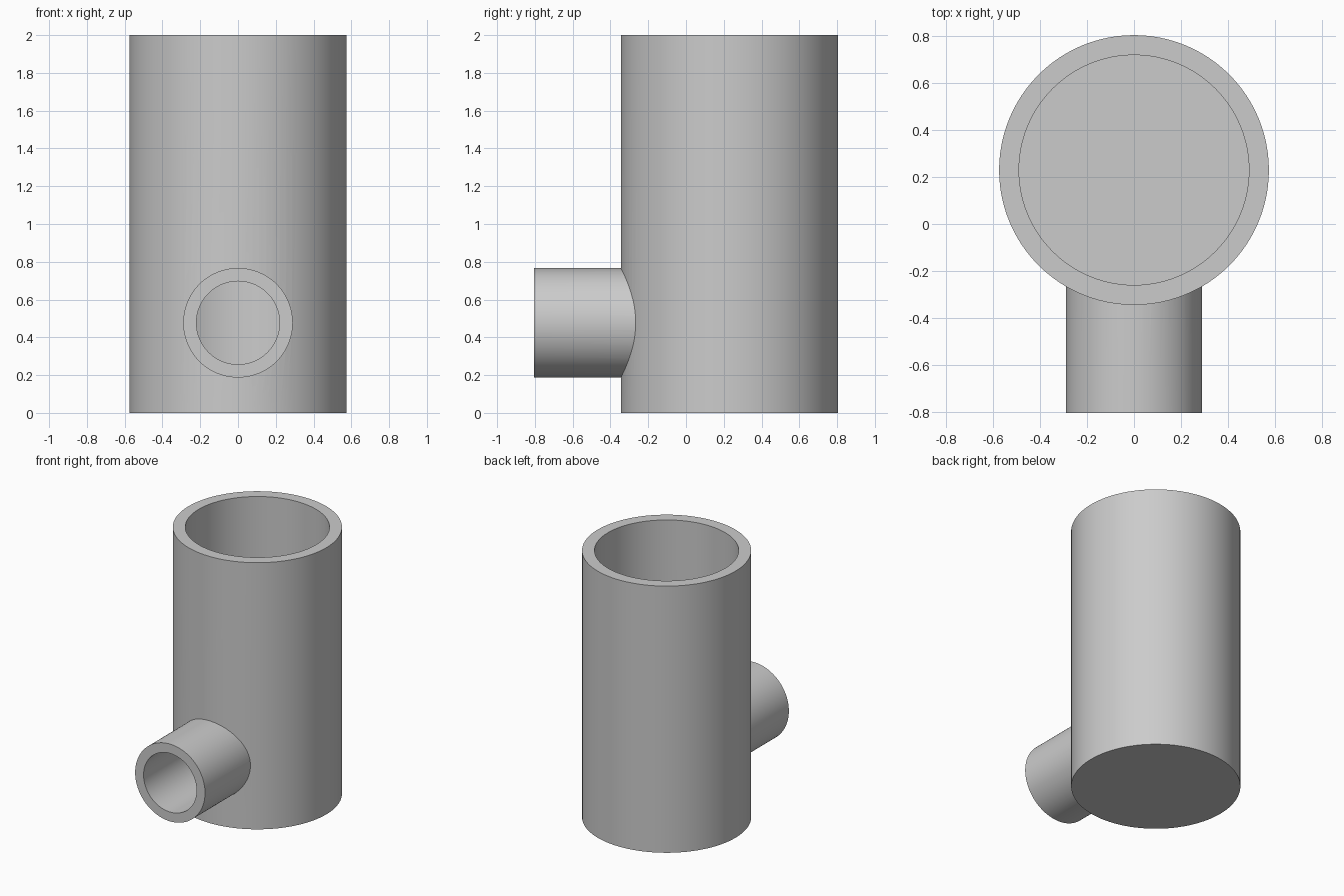
import bpy
import math

cube = bpy.data.objects.get("Cube")
if cube:
    bpy.data.objects.remove(cube, do_unlink=True)

BODY_Y = 0.23       # axis of the upright tube
SPOUT_Z = 0.477     # axis of the side pipe
FRONT_Y = -0.805    # open end of the side pipe
FLOOR = 0.085       # thickness of the closed bottom

grey = bpy.data.materials.new("plain_grey")
grey.use_nodes = True
colour = (0.6, 0.6, 0.6, 1)
grey.diffuse_color = colour
grey.node_tree.nodes["Principled BSDF"].inputs["Base Color"].default_value = colour


def upright(name, radius, bottom, top):
    bpy.ops.mesh.primitive_cylinder_add(
        vertices=96, radius=radius, depth=top - bottom,
        location=(0, BODY_Y, (bottom + top) / 2))
    return finish(name)


def sideways(name, radius, front, back):
    bpy.ops.mesh.primitive_cylinder_add(
        vertices=96, radius=radius, depth=back - front,
        location=(0, (front + back) / 2, SPOUT_Z), rotation=(math.pi / 2, 0, 0))
    return finish(name)


def finish(name):
    obj = bpy.context.object
    obj.name = name
    obj.data.materials.append(grey)
    return obj


def combine(target, tool, operation):
    mod = target.modifiers.new(tool.name, 'BOOLEAN')
    mod.operation = operation
    mod.solver = 'EXACT'
    mod.object = tool
    tool.hide_render = True
    bpy.context.view_layer.objects.active = target
    bpy.ops.object.modifier_apply(modifier=mod.name)
    bpy.data.objects.remove(tool, do_unlink=True)


# Upright tube with the side pipe joined on
body = upright("tube_with_side_pipe", 0.575, 0, 2)
combine(body, sideways("side_pipe", 0.29, FRONT_Y, BODY_Y), 'UNION')

# Hollow out the tube from the top and the pipe through to the inside
combine(body, upright("tube_bore", 0.49, FLOOR, 2.2), 'DIFFERENCE')
combine(body, sideways("pipe_bore", 0.22, FRONT_Y - 0.2, BODY_Y), 'DIFFERENCE')

# Smooth walls with crisp rims
bpy.ops.object.select_all(action='DESELECT')
body.select_set(True)
bpy.context.view_layer.objects.active = body
bpy.ops.object.shade_smooth_by_angle(angle=math.radians(30))
